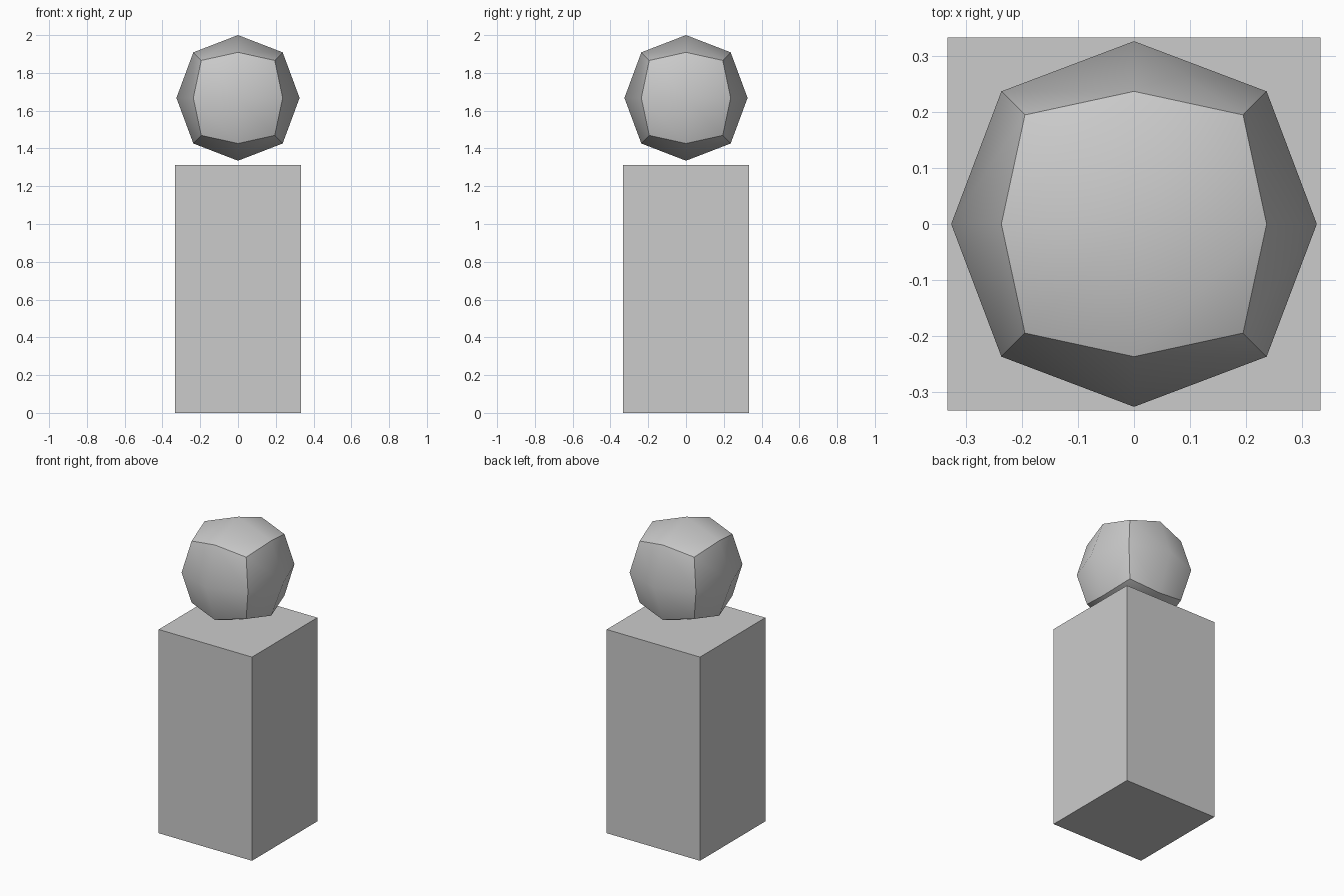
import bpy, bmesh
from mathutils import Vector

if "Cube" in bpy.data.objects:
    bpy.data.objects.remove(bpy.data.objects["Cube"])


def finish(bm, name):
    mesh = bpy.data.meshes.new(name)
    bm.to_mesh(mesh)
    bm.free()
    obj = bpy.data.objects.new(name, mesh)
    bpy.context.collection.objects.link(obj)
    return obj


# Square pedestal
bm = bmesh.new()
bmesh.ops.create_cube(bm, size=1)
for v in bm.verts:
    v.co = Vector((v.co.x * 0.665, v.co.y * 0.665, (v.co.z + 0.5) * 1.312))
finish(bm, "pedestal")

# Ball: cube cut 2x2 per side and rounded, with creases along the cube edges
bm = bmesh.new()
bmesh.ops.create_cube(bm, size=2)
bmesh.ops.subdivide_edges(bm, edges=bm.edges[:], cuts=1, use_grid_fill=True)


def rank(v):
    # 1 = side centre, 2 = edge middle, 3 = corner
    return sum(abs(c) > 0.5 for c in v.co)


for e in bm.edges:
    e.smooth = min(rank(v) for v in e.verts) == 1
for f in bm.faces:
    f.smooth = True
reach = {1: 0.326, 2: 0.2365, 3: 0.1945}
for v in bm.verts:
    v.co *= reach[rank(v)]
    v.co.z = v.co.z * 1.02 + 1.6675
finish(bm, "ball")
